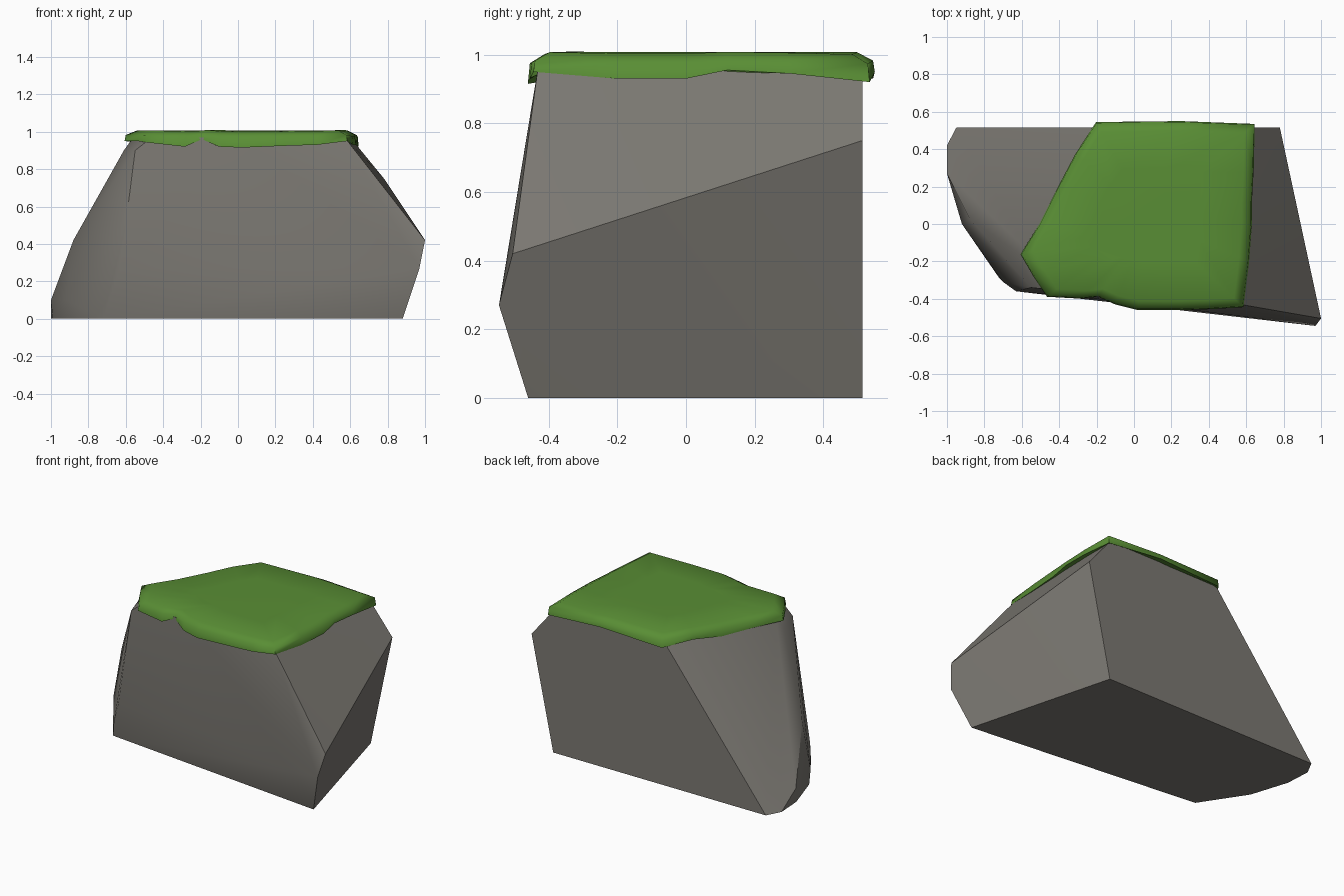
import bpy, bmesh, math

cube = bpy.data.objects.get("Cube")
if cube:
    bpy.data.objects.remove(cube, do_unlink=True)


def material(name, rgb):
    mat = bpy.data.materials.new(name)
    mat.use_nodes = True
    mat.diffuse_color = (*rgb, 1)
    bsdf = next(n for n in mat.node_tree.nodes if n.type == 'BSDF_PRINCIPLED')
    bsdf.inputs["Base Color"].default_value = (*rgb, 1)
    bsdf.inputs["Roughness"].default_value = 0.9
    return mat


def finish(bm, name, mat, angle):
    bmesh.ops.recalc_face_normals(bm, faces=bm.faces)
    mesh = bpy.data.meshes.new(name)
    bm.to_mesh(mesh)
    bm.free()
    mesh.materials.append(mat)
    obj = bpy.data.objects.new(name, mesh)
    bpy.context.collection.objects.link(obj)
    bpy.ops.object.select_all(action='DESELECT')
    obj.select_set(True)
    bpy.context.view_layer.objects.active = obj
    bpy.ops.object.shade_smooth_by_angle(angle=math.radians(angle))
    return obj


stone = material("stone grey", (0.20, 0.19, 0.17))
grass = material("grass green", (0.10, 0.27, 0.035))

# Boulder: faceted hull grouped by level
levels = {
    0.0: [(-.95, .515), (-1, .42), (-.99, .25), (-.91, 0), (-.72, -.29),
          (.88, -.46), (.62, .515)],
    0.1: [(-1, .27), (-.92, 0), (-.7, -.31)],
    0.27: [(-.63, -.36), (.97, -.545)],
    0.42: [(1, -.505), (-.88, .03)],
    0.75: [(.78, .515)],
    0.9: [(-.61, -.16), (-.55, -.34)],
    0.97: [(-.56, -.15), (-.46, -.35), (0, -.42), (.57, -.43),
           (.6, .515), (-.19, .515)],
}
bm = bmesh.new()
for z, ring in levels.items():
    for x, y in ring:
        bm.verts.new((x, y, z))
hull = bmesh.ops.convex_hull(bm, input=bm.verts)
loose = [v for v in bm.verts if not v.link_faces]
bmesh.ops.delete(bm, geom=loose, context='VERTS')
finish(bm, "boulder", stone, 35)

# Grass cap: outline with the height of its drooping hem
hem = [(-.6, -.16, .95), (-.53, -.28, .95), (-.46, -.385, .94), (-.28, -.395, .92),
       (-.19, -.385, .96), (-.1, -.425, .92), (.02, -.455, .915), (.26, -.455, .925),
       (.42, -.45, .93), (.58, -.44, .95), (.61, -.2, .93), (.625, 0, .93),
       (.625, .12, .955), (.635, .3, .945), (.64, .53, .92), (.25, .545, .95),
       (-.2, .54, .93), (-.31, .37, .95), (-.4, .2, .93), (-.5, 0, .94)]
cx, cy = .08, .03


def ring(bm, scale, height):
    return [bm.verts.new((cx + (x - cx) * scale, cy + (y - cy) * scale, height(z)))
            for x, y, z in hem]


bm = bmesh.new()
rings = [ring(bm, .93, lambda z: .95),
         ring(bm, 1.01, lambda z: z),
         ring(bm, 1.0, lambda z: .978 + (z - .935) * .3),
         ring(bm, .91, lambda z: 1.004 + (z - .935) * .2),
         ring(bm, .5, lambda z: 1.007)]
for low, high in zip(rings, rings[1:]):
    for i in range(len(hem)):
        j = (i + 1) % len(hem)
        bm.faces.new((low[i], low[j], high[j], high[i]))
bm.faces.new(rings[-1])
finish(bm, "grass_cap", grass, 60)
